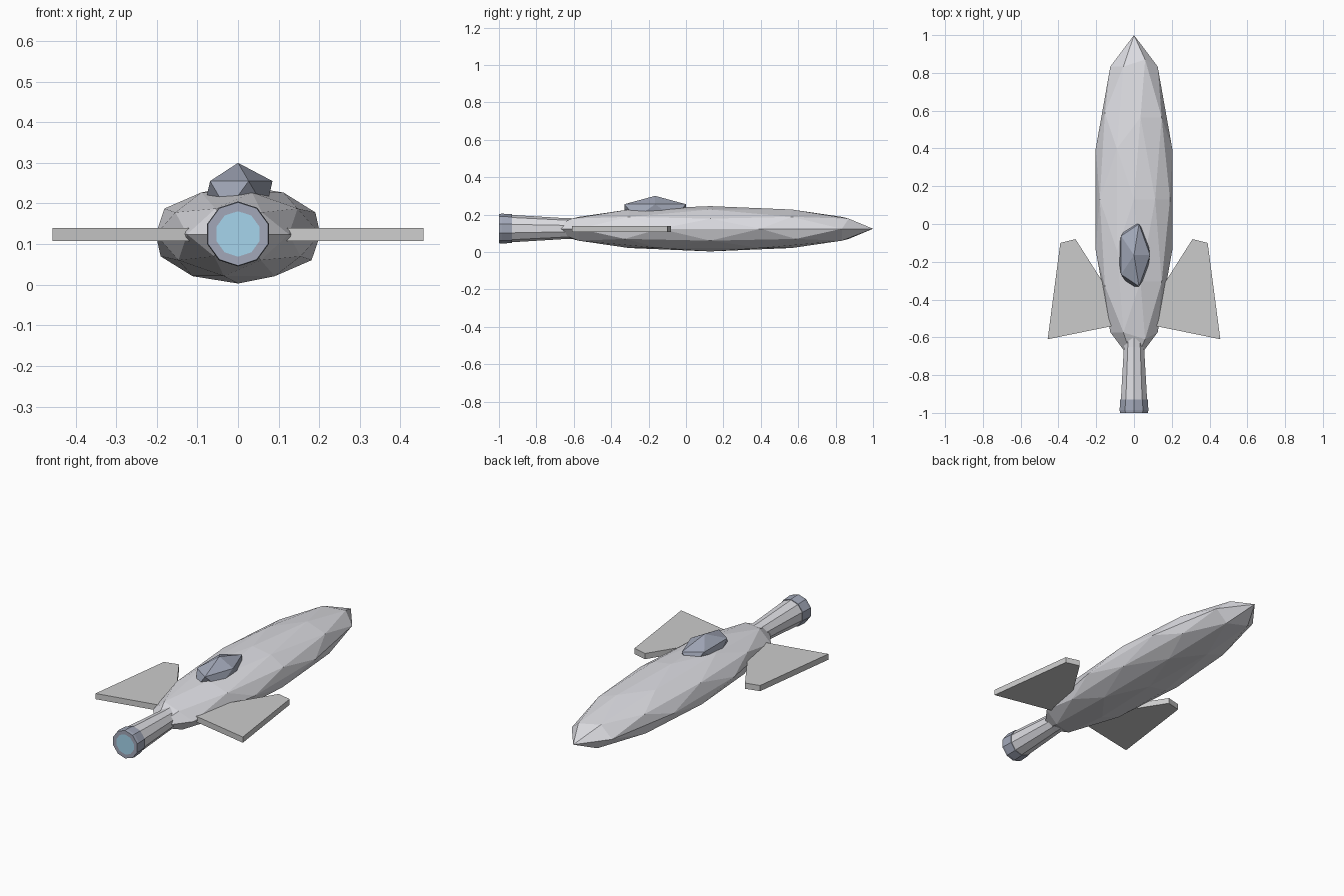
import bpy, bmesh
from math import pi, sin, cos

if "Cube" in bpy.data.objects:
    bpy.data.objects.remove(bpy.data.objects["Cube"])

def material(name, rgb):
    m = bpy.data.materials.new(name)
    m.diffuse_color = (*rgb, 1)
    m.use_nodes = True
    m.node_tree.nodes["Principled BSDF"].inputs["Base Color"].default_value = m.diffuse_color
    return m

hull_grey = material("hull_grey", (0.72, 0.72, 0.76))
slate = material("slate", (0.36, 0.39, 0.48))
glow_blue = material("glow_blue", (0.38, 0.66, 0.84))

def make(name, verts, faces, mats=()):
    me = bpy.data.meshes.new(name)
    me.from_pydata(verts, [], faces)
    bm = bmesh.new()
    bm.from_mesh(me)
    bmesh.ops.recalc_face_normals(bm, faces=bm.faces)
    bm.to_mesh(me)
    bm.free()
    for m in mats:
        me.materials.append(m)
    ob = bpy.data.objects.new(name, me)
    bpy.context.collection.objects.link(ob)
    return ob

def ico(name, subdivisions, loc, scale, mat):
    bpy.ops.mesh.primitive_ico_sphere_add(subdivisions=subdivisions, radius=1, location=loc)
    ob = bpy.context.object
    ob.name = name
    ob.scale = scale
    ob.data.materials.append(mat)
    return ob

def lathe(name, profile, mats, n=10):
    """Closed ten-sided turned part along y; profile is (y, radius)."""
    verts = [(r * sin(2 * pi * i / n), y, 0.125 + r * cos(2 * pi * i / n))
             for y, r in profile for i in range(n)]
    faces = [(k * n + i, k * n + (i + 1) % n, (k + 1) * n + (i + 1) % n, (k + 1) * n + i)
             for k in range(len(profile) - 1) for i in range(n)]
    last = (len(profile) - 1) * n
    faces += [tuple(range(n)), tuple(range(last, last + n))]
    return make(name, verts, faces, mats)

# Faceted hull and canopy
ico("hull", 2, (0, 0.13, 0.124), (0.213, 0.87, 0.121), hull_grey)
ico("canopy", 1, (0, -0.165, 0.219), (0.095, 0.194, 0.081), slate)

# Tail tube and nozzle with glowing exhaust disc
lathe("tail_tube", [(-0.55, 0.054), (-0.65, 0.056), (-0.93, 0.073)], [hull_grey])
nozzle = lathe("nozzle", [(-0.93, 0.077), (-0.985, 0.08), (-1.0, 0.078), (-1.0, 0.056)],
               [slate, glow_blue])
nozzle.data.polygons[-1].material_index = 1

# Flat swept wings
outline = [(0.10, -0.41), (0.31, -0.08), (0.39, -0.10), (0.457, -0.61), (0.09, -0.535)]
for side, s in (("left", -1), ("right", 1)):
    n = len(outline)
    verts = [(s * x, y, z) for z in (0.108, 0.14) for x, y in outline]
    faces = [tuple(range(n)), tuple(range(n, 2 * n))]
    faces += [(i, (i + 1) % n, n + (i + 1) % n, n + i) for i in range(n)]
    make(side + "_wing", verts, faces)
